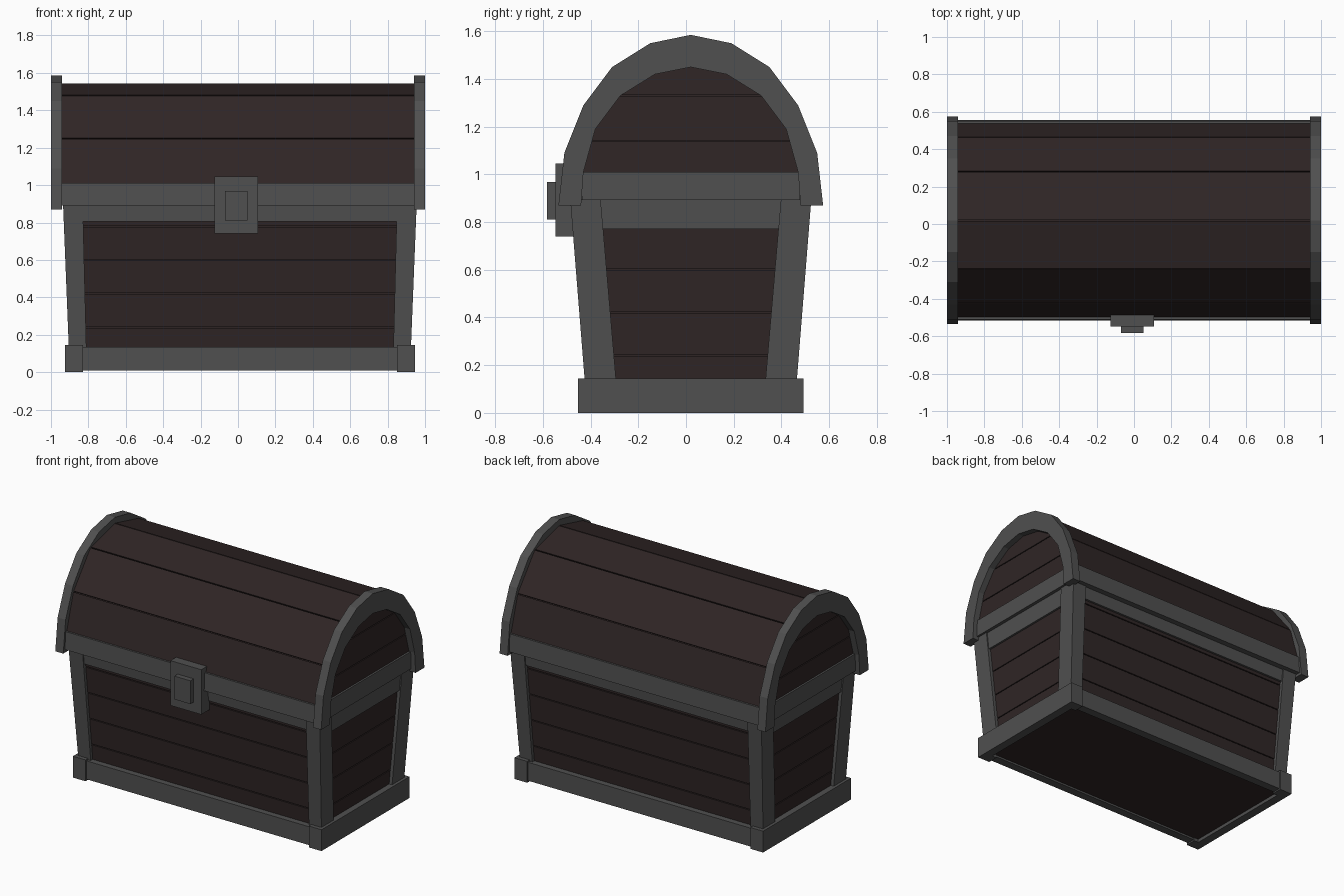
import bpy, bmesh

if "Cube" in bpy.data.objects:
    bpy.data.objects.remove(bpy.data.objects["Cube"], do_unlink=True)


def material(name, rgb):
    m = bpy.data.materials.new(name)
    m.use_nodes = True
    m.diffuse_color = (*rgb, 1)
    m.node_tree.nodes["Principled BSDF"].inputs["Base Color"].default_value = (*rgb, 1)
    return m


METAL = material("dark grey metal", (0.08, 0.08, 0.08))
WOOD = material("dark brown wood", (0.029, 0.019, 0.019))
CX, CY = 0.01, 0.02     # body centre
GAP = 0.003             # half the groove between planks


def loft(name, a, b, mat):
    """Solid between two matching outlines."""
    bm = bmesh.new()
    va, vb = [bm.verts.new(p) for p in a], [bm.verts.new(p) for p in b]
    n = len(va)
    bm.faces.new(va)
    bm.faces.new(vb)
    for i in range(n):
        j = (i + 1) % n
        bm.faces.new((va[i], va[j], vb[j], vb[i]))
    bmesh.ops.recalc_face_normals(bm, faces=bm.faces)
    me = bpy.data.meshes.new(name)
    bm.to_mesh(me)
    bm.free()
    me.materials.append(mat)
    ob = bpy.data.objects.new(name, me)
    bpy.context.collection.objects.link(ob)
    return ob


def tapered(name, z0, r0, z1, r1, mat):
    """Block from rectangle r0 at z0 to r1 at z1; r = (x0, x1, y0, y1)."""
    ring = lambda r, z: [(r[0], r[2], z), (r[1], r[2], z), (r[1], r[3], z), (r[0], r[3], z)]
    return loft(name, ring(r0, z0), ring(r1, z1), mat)


def box(name, x0, x1, y0, y1, z0, z1, mat):
    r = (x0, x1, y0, y1)
    return tapered(name, z0, r, z1, r, mat)


def prism(name, outline, x0, x1, mat):
    return loft(name, [(x0, y, z) for y, z in outline], [(x1, y, z) for y, z in outline], mat)


def span(centre, sign, inner, outer):
    return sorted((centre + sign * inner, centre + sign * outer))


def hx(z):
    return 0.915 + 0.04 * (z - 0.14)


def hy(z):
    return 0.445 + 0.08 * (z - 0.14)


def body_rect(z, inset):
    x, y = hx(z) - inset, hy(z) - inset
    return (CX - x, CX + x, CY - y, CY + y)


# Body: a core with planks around it
tapered("body_core", 0.025, body_rect(0.025, 0.035), 0.89, body_rect(0.89, 0.035), WOOD)
levels = [0.02, 0.24, 0.42, 0.60, 0.78, 0.89]
for lo, hi in zip(levels, levels[1:]):
    lo, hi = lo + GAP, hi - GAP
    tapered("body_plank", lo, body_rect(lo, 0.022), hi, body_rect(hi, 0.022), WOOD)

# Corner posts and base corner blocks
for sx in (-1, 1):
    for sy in (-1, 1):
        low = span(CX, sx, 0.82, hx(0.1)) + span(CY, sy, 0.31, hy(0.1))
        top = span(CX, sx, 0.84, hx(0.895)) + span(CY, sy, 0.378, hy(0.895))
        tapered("corner_post", 0.1, low, 0.895, top, METAL)
        box("base_corner", *span(CX, sx, 0.84, 0.935), *span(CY, sy, 0.40, 0.473), 0, 0.145, METAL)

# Base boards
for s in (-1, 1):
    box("base_end_board", *span(CX, s, 0.875, 0.935), CY - 0.473, CY + 0.473, 0, 0.145, METAL)
    box("base_long_board", CX - 0.86, CX + 0.86, *span(CY, s, 0.405, 0.463), 0.01, 0.135, METAL)

# Body top rails
for s in (-1, 1):
    tapered("body_long_rail", 0.805, [CX - 0.85, CX + 0.85] + span(CY, s, 0.4, hy(0.805) - 0.008),
            0.89, [CX - 0.85, CX + 0.85] + span(CY, s, 0.4, hy(0.89) - 0.008), METAL)
    tapered("body_end_rail", 0.77, span(CX, s, 0.8, hx(0.77) - 0.008) + [CY - 0.4, CY + 0.4],
            0.895, span(CX, s, 0.8, hx(0.895) - 0.008) + [CY - 0.4, CY + 0.4], METAL)


def arch(half):
    """Full outline from a half profile running foot to crown."""
    return [(CY - y, z) for y, z in half] + [(CY + y, z) for y, z in half[-2::-1]]


# Lid rails
tapered("lid_rail", 0.89, (-0.945, 0.945, CY - 0.536, CY + 0.536),
        1.01, (-0.945, 0.945, CY - 0.53, CY + 0.53), METAL)
box("lid_end_rail", -0.97, 0.97, CY - 0.456, CY + 0.456, 0.892, 1.01, METAL)

# Lid planks over a core
shell = arch([(0.52, 1.0), (0.445, 1.25), (0.26, 1.48), (0, 1.545)])
shrink = lambda p: (CY + (p[0] - CY) * 0.975, 0.9 + (p[1] - 0.9) * 0.975)
prism("lid_core", [shrink(p) for p in shell], -0.945, 0.945, WOOD)
for p, q in zip(shell, shell[1:]):
    t = 0.012
    a = tuple(u + (v - u) * t for u, v in zip(p, q))
    b = tuple(v + (u - v) * t for u, v in zip(p, q))
    prism("lid_plank", [a, b, shrink(b), shrink(a)], -0.95, 0.95, WOOD)

# Lid end planks
ends = [(1.005, 0.48), (1.14, 0.45), (1.33, 0.33), (1.47, 0.10)]
for s in (-1, 1):
    for (z0, w0), (z1, w1) in zip(ends, ends[1:]):
        x = span(0, s, 0.93, 0.957)
        tapered("lid_end_plank", z0 + GAP, x + [CY - w0, CY + w0],
                z1 - GAP, x + [CY - w1, CY + w1], WOOD)

# Lid end arches, built segment by segment into one ring
outer = arch([(0.555, 0.87), (0.53, 1.09), (0.45, 1.29), (0.33, 1.45), (0.17, 1.55), (0, 1.585)])
inner = arch([(0.46, 0.87), (0.45, 1.01), (0.40, 1.19), (0.295, 1.33), (0.15, 1.42), (0, 1.45)])
for s, side in ((-1, "right"), (1, "left")):
    bm = bmesh.new()
    rings = []
    for o, i in zip(outer, inner):
        rings.append([bm.verts.new((s * x, *p)) for x, p in
                      ((0.94, o), (1.0, o), (1.0, i), (0.94, i))])
    for a, b in zip(rings, rings[1:]):
        for k in range(4):
            m = (k + 1) % 4
            bm.faces.new((a[k], a[m], b[m], b[k]))
    bm.faces.new(rings[0])
    bm.faces.new(rings[-1])
    bmesh.ops.recalc_face_normals(bm, faces=bm.faces)
    me = bpy.data.meshes.new(side + "_lid_arch")
    bm.to_mesh(me)
    bm.free()
    me.materials.append(METAL)
    bpy.context.collection.objects.link(bpy.data.objects.new(side + "_lid_arch", me))

# Lock
box("lock_plate", -0.125, 0.107, -0.547, -0.46, 0.74, 1.045, METAL)
box("lock_button", -0.07, 0.05, -0.583, -0.54, 0.81, 0.968, METAL)
